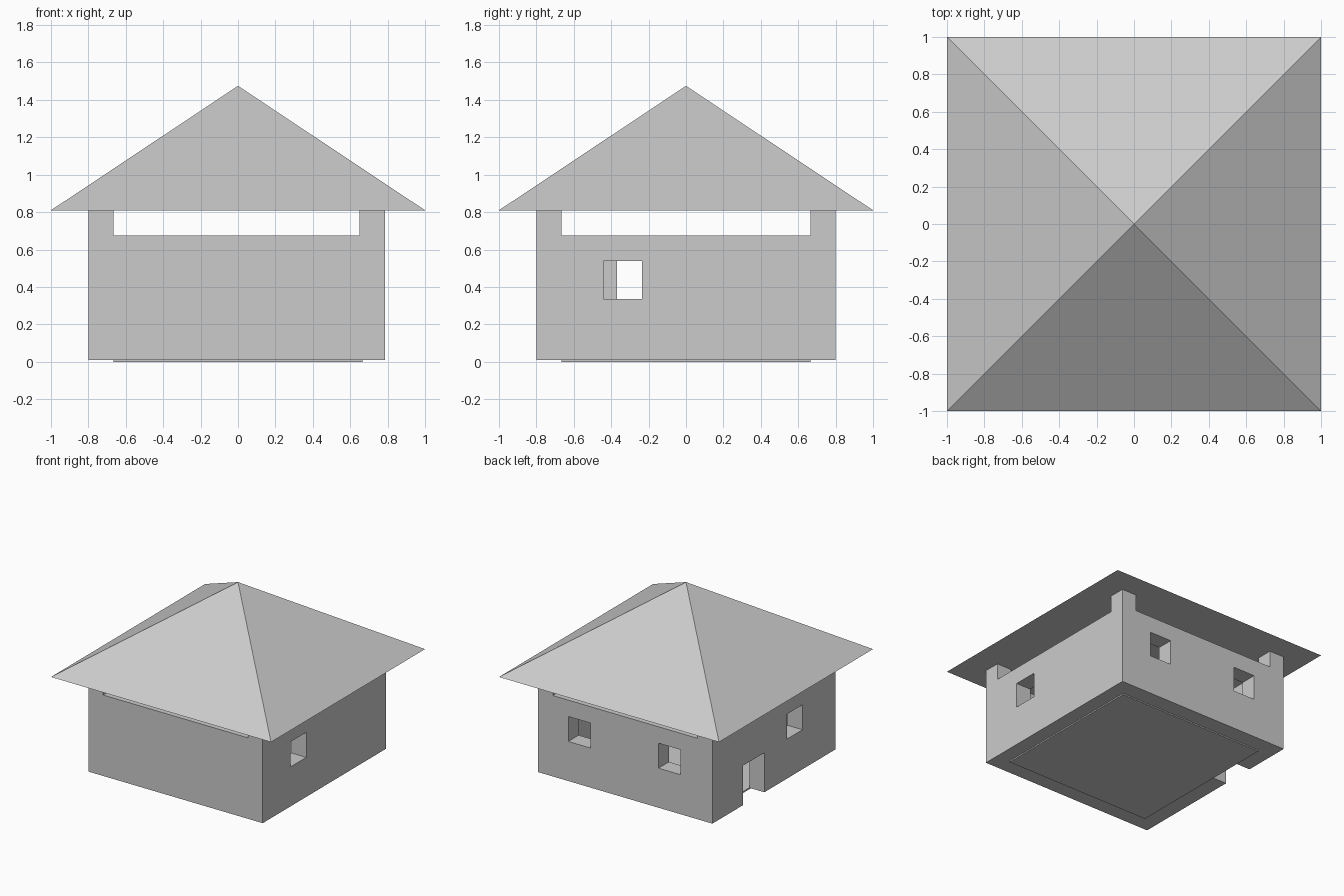
import bpy

if "Cube" in bpy.data.objects:
    bpy.data.objects.remove(bpy.data.objects["Cube"])

X0, X1, Y, T = -0.80, 0.785, 0.80, 0.135     # wall extents and thickness
Z0, ZW, ZR, APEX = 0.01, 0.675, 0.81, 1.475  # base, wall top, roof base, peak


def box(name, x, y, z):
    """Box from (min, max) pairs."""
    bpy.ops.mesh.primitive_cube_add(size=1)
    ob = bpy.context.object
    ob.name = name
    for v in ob.data.vertices:
        v.co = [r[0] if c < 0 else r[1] for c, r in zip(v.co, (x, y, z))]
    return ob


def cut(target, x, y, z):
    """Subtract a box from the target."""
    cutter = box("cutter", x, y, z)
    cutter.hide_render = True
    mod = target.modifiers.new("cut", 'BOOLEAN')
    mod.operation, mod.solver, mod.object = 'DIFFERENCE', 'EXACT', cutter
    bpy.context.view_layer.objects.active = target
    bpy.ops.object.modifier_apply(modifier=mod.name)
    bpy.data.objects.remove(cutter)


# Hollow walls with corner posts left standing above the wall tops
walls = box("walls", (X0, X1), (-Y, Y), (Z0, ZR))
inner_x, inner_y = (X0 + T, X1 - T), (-Y + T, Y - T)
cut(walls, inner_x, inner_y, (-0.5, 1.2))
cut(walls, inner_x, (-1.2, 1.2), (ZW, 1.2))
cut(walls, (-1.2, 1.2), inner_y, (ZW, 1.2))

# Windows: one right, one left, two at the back
wz = (0.335, 0.54)
cut(walls, (0.5, 1.0), (-0.44, -0.235), wz)
cut(walls, (-1.0, -0.5), (-0.37, -0.17), wz)
for cx in (-0.41, 0.41):
    cut(walls, (cx - 0.1, cx + 0.1), (0.5, 1.0), wz)

# Doorway in the left wall
cut(walls, (-1.0, -0.5), (0.125, 0.4), (-0.2, 0.335))

# Floor slab
box("floor", (-0.665, 0.665), (-0.665, 0.665), (0.0, 0.012))

# Pyramid roof: box with its top collapsed to the peak
roof = box("roof", (-1, 1), (-1, 1), (ZR, APEX))
for v in roof.data.vertices:
    if v.co.z > 1:
        v.co.x = v.co.y = 0
weld = roof.modifiers.new("weld", 'WELD')
bpy.context.view_layer.objects.active = roof
bpy.ops.object.modifier_apply(modifier=weld.name)
